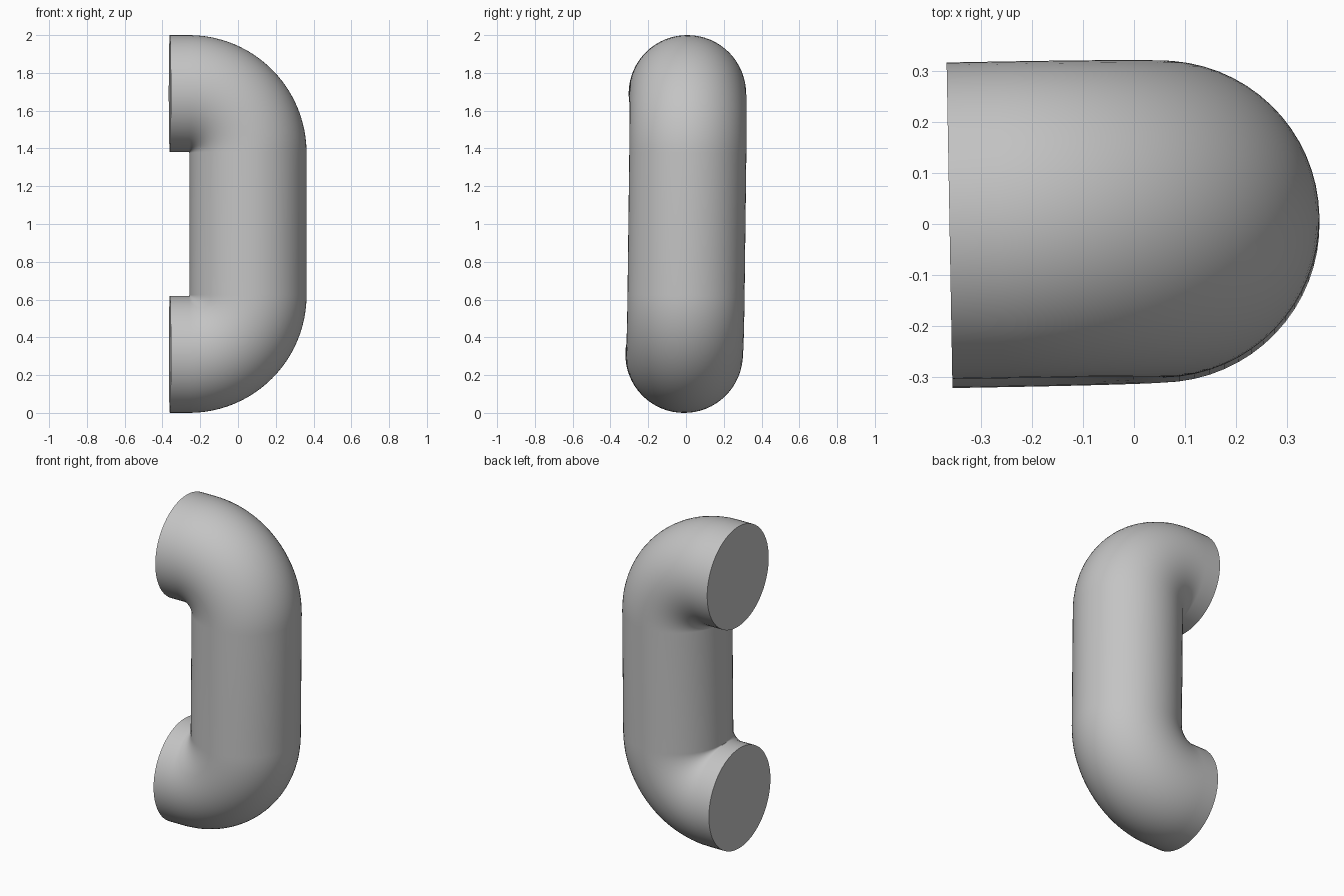
import bpy, bmesh, math
from mathutils import Matrix, Vector

cube = bpy.data.objects.get("Cube")
if cube:
    bpy.data.objects.remove(cube)

RADIUS = 0.31          # tube radius
BEND = 0.313           # centre line radius of each elbow
END_X = -0.361         # open ends of the arms
COLUMN_X = 0.053       # centre line of the upright
ARM_Z = 0.69           # arm height above and below the middle
SIDES, STEPS = 64, 24

grey = bpy.data.materials.new("plain grey")
grey.use_nodes = True
colour = (0.55, 0.55, 0.55, 1)
grey.diffuse_color = colour
grey.node_tree.nodes["Principled BSDF"].inputs["Base Color"].default_value = colour

# Centre line in the xz plane: position and direction angle of every ring
bend_x, bend_z = COLUMN_X - BEND, ARM_Z - BEND
path = [(END_X, ARM_Z, math.pi / 2)]
for i in range(STEPS + 1):
    a = math.pi / 2 * (1 - i / STEPS)
    path.append((bend_x + BEND * math.cos(a), bend_z + BEND * math.sin(a), a))
path += [(x, -z, -a) for x, z, a in reversed(path)]

# Sweep a round section along the centre line
bm = bmesh.new()
rings = []
for x, z, a in path:
    outward = Vector((math.cos(a), 0, math.sin(a)))
    ring = []
    for k in range(SIDES):
        t = math.tau * k / SIDES
        offset = outward * math.cos(t) + Vector((0, math.sin(t), 0))
        ring.append(bm.verts.new(Vector((x, 0, z)) + offset * RADIUS))
    rings.append(ring)
for lower, upper in zip(rings, rings[1:]):
    for k in range(SIDES):
        n = (k + 1) % SIDES
        bm.faces.new((lower[k], lower[n], upper[n], upper[k]))

# Flat end caps
bm.faces.new(rings[0])
bm.faces.new(rings[-1])
bmesh.ops.recalc_face_normals(bm, faces=bm.faces)

# Slight lean and turn of the whole handle
lean = Matrix.Rotation(0.018, 4, 'Z') @ Matrix.Rotation(-0.0125, 4, 'X')
bm.transform(Matrix.Translation((0, 0.004, 1)) @ lean)

mesh = bpy.data.meshes.new("handle")
bm.to_mesh(mesh)
bm.free()
mesh.materials.append(grey)
handle = bpy.data.objects.new("handle", mesh)
bpy.context.collection.objects.link(handle)

bpy.ops.object.select_all(action='DESELECT')
handle.select_set(True)
bpy.context.view_layer.objects.active = handle
bpy.ops.object.shade_smooth_by_angle(angle=math.radians(40))
